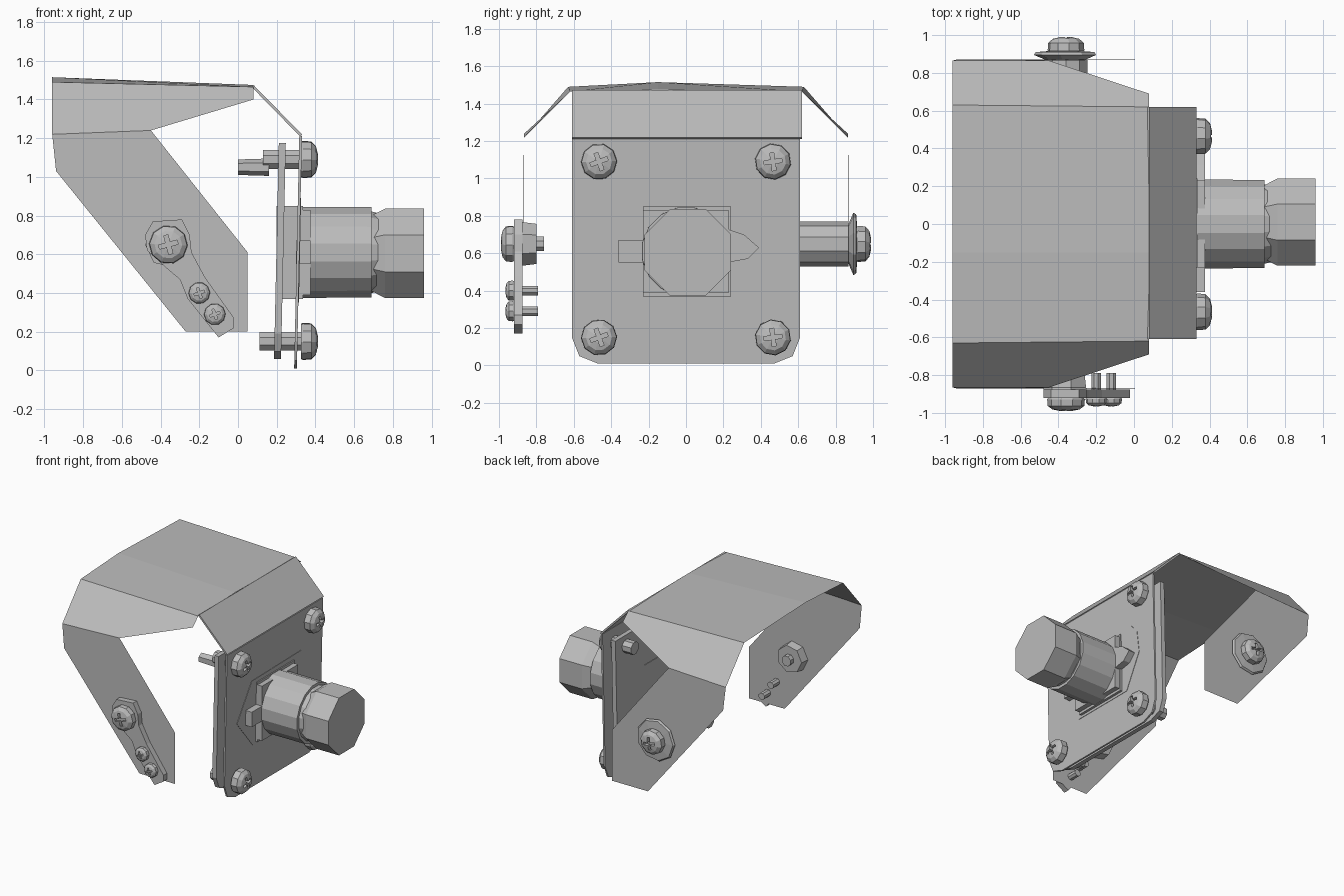
import bpy, bmesh, math
from mathutils import Vector, Matrix

cube = bpy.data.objects.get("Cube")
if cube:
    bpy.data.objects.remove(cube, do_unlink=True)

GREY = (0.5, 0.5, 0.5, 1)
metal = bpy.data.materials.new("grey metal")
metal.use_nodes = True
metal.diffuse_color = GREY
metal.node_tree.nodes["Principled BSDF"].inputs["Base Color"].default_value = GREY


def place(name, mesh):
    ob = bpy.data.objects.new(name, mesh)
    bpy.context.collection.objects.link(ob)
    if not mesh.materials:
        mesh.materials.append(metal)
    return ob


def from_bm(name, bm):
    bmesh.ops.recalc_face_normals(bm, faces=bm.faces)
    mesh = bpy.data.meshes.new(name)
    bm.to_mesh(mesh)
    bm.free()
    return place(name, mesh)


def panel(name, points, push):
    """Flat outline extruded along push."""
    bm = bmesh.new()
    face = bm.faces.new([bm.verts.new(p) for p in points])
    out = bmesh.ops.extrude_face_region(bm, geom=[face], use_keep_orig=True)
    moved = [v for v in out["geom"] if isinstance(v, bmesh.types.BMVert)]
    bmesh.ops.translate(bm, verts=moved, vec=push)
    return from_bm(name, bm)


def lathe(name, profile, sides, axis="X", at=(0, 0, 0), phase=0.5):
    """Faceted solid from (position, radius) rings along an axis."""
    bm = bmesh.new()
    rings = []
    for t, r in profile:
        ring = []
        for i in range(sides):
            a = 2 * math.pi * (i + phase) / sides
            u, w = r * math.cos(a), r * math.sin(a)
            p = (t, u, w) if axis == "X" else (u, t, w)
            ring.append(bm.verts.new(Vector(p) + Vector(at)))
        rings.append(ring)
    for a, b in zip(rings, rings[1:]):
        for i in range(sides):
            j = (i + 1) % sides
            bm.faces.new((a[i], a[j], b[j], b[i]))
    bm.faces.new(rings[0])
    bm.faces.new(rings[-1])
    return from_bm(name, bm)


def box(name, x, y, z):
    pts = [(x[0], y[0], z[0]), (x[0], y[1], z[0]), (x[0], y[1], z[1]), (x[0], y[0], z[1])]
    return panel(name, pts, (x[1] - x[0], 0, 0))


# Sheet hood: roof, sloped shoulders and cut-away side cheeks
def hood():
    bm = bmesh.new()
    BACK, FRONT = -0.96, 0.08
    ridge = [bm.verts.new((BACK, -0.15, 1.515)), bm.verts.new((FRONT, -0.15, 1.475))]
    for s in (-1, 1):
        V = lambda x, y, z: bm.verts.new((x, s * y, z))
        top = [V(BACK, 0.63, 1.49), V(FRONT, 0.62, 1.465)]
        low = [V(-0.45, 0.865, 1.24), V(BACK, 0.865, 1.22)]
        bm.faces.new(ridge + top[::-1])
        bm.faces.new(top + [V(FRONT, 0.69, 1.40)] + low)
        cheek = [(-0.94, 1.03), (-0.27, 0.2), (0.05, 0.2), (0.05, 0.61)]
        bm.faces.new(low + [V(x, 0.87, z) for x, z in cheek])
    return from_bm("hood", bm)


hood()

# Front slope and mounting plates
panel("front_slope", [(0.07, -0.61, 1.465), (0.07, 0.62, 1.465),
                      (0.32, 0.62, 1.21), (0.32, -0.61, 1.21)], (0.012, 0, 0.008))
half = [(0.61, 1.21), (0.61, 0.15), (0.57, 0.05), (0.47, 0.01)]
outline = half + [(-y, z) for y, z in reversed(half)]
panel("front_plate", [(0.29 + 0.022 * z, y, z) for y, z in outline], (0.014, 0, 0))
back = [(y * 0.98, 0.05 + z * 0.93) for y, z in outline]
panel("back_plate", [(0.185 + 0.022 * z, y, z) for y, z in back], (0.036, 0, 0))

# Flange and rotary knob
flange = [(-0.47, 0.6), (-0.29, 0.88), (0.34, 0.89), (0.42, 0.8),
          (0.44, 0.62), (0.29, 0.35), (-0.26, 0.35)]
panel("knob_flange", [(0.298 + 0.022 * z, y, z) for y, z in flange], (0.009, 0, 0))
box("knob_base", (0.2, 0.335), (-0.23, 0.24), (0.37, 0.85))
box("knob_collar", (0.3, 0.375), (-0.23, 0.23), (0.39, 0.83))
lathe("knob_body", [(0.3, 0.24), (0.69, 0.238), (0.69, 0.215), (0.75, 0.20)], 16, at=(0, 0, 0.61))
lathe("knob_cap", [(0.67, 0.2), (0.76, 0.25), (0.96, 0.25)], 8, at=(0, 0.01, 0.605))
box("left_tab", (0.3, 0.375), (-0.36, -0.22), (0.55, 0.67))
panel("right_tab", [(0.3, y, z) for y, z in
                    [(0.22, 0.55), (0.33, 0.57), (0.39, 0.63), (0.31, 0.7), (0.22, 0.73)]], (0.075, 0, 0))


# Cross-slotted screw head, pointing along +X with unit radius
def make_head():
    head = lathe("head_blank", [(0, 0.95), (0.1, 1), (0.5, 0.97), (0.72, 0.72), (0.82, 0.3)], 10)
    slots = []
    for y, z in ((0.5, 0.11), (0.11, 0.5)):
        cutter = box("slot_cutter", (0.5, 1.5), (-y, y), (-z, z))
        cutter.hide_render = True
        mod = head.modifiers.new("slot", "BOOLEAN")
        mod.operation, mod.object = "DIFFERENCE", cutter
        slots.append(cutter)
    deps = bpy.context.evaluated_depsgraph_get()
    mesh = bpy.data.meshes.new_from_object(head.evaluated_get(deps))
    for ob in slots + [head]:
        bpy.data.objects.remove(ob, do_unlink=True)
    return mesh


HEAD = make_head()


def screw_head(name, at, radius, height, turn, spin):
    ob = place(name, HEAD)
    size = Matrix.Diagonal((height / 0.82, radius, radius, 1))
    ob.matrix_world = (Matrix.Translation(at) @ Matrix.Rotation(math.radians(turn), 4, "Z")
                       @ Matrix.Rotation(math.radians(spin), 4, "X") @ size)


# Four plate screws with their shafts
for row, z, tip in (("upper", 1.09, 0.13), ("lower", 0.15, 0.11)):
    for side, y in (("left", -0.465), ("right", 0.465)):
        screw_head(f"{row}_{side}_screw", (0.325, y, z), 0.097, 0.088, 0, 20 if y < 0 else 8)
        lathe(f"{row}_{side}_shaft", [(tip, 0.052), (0.33, 0.052)], 8, at=(0, y, z))
lathe("upper_screw_tip", [(0.0, 0.04), (0.16, 0.045)], 6, at=(0, -0.465, 1.05))

# Right cheek bracket with one large and two small screws
bracket = [(-0.44, 0.77), (-0.29, 0.78), (-0.25, 0.7), (-0.24, 0.61), (-0.17, 0.48),
           (-0.02, 0.27), (-0.02, 0.22), (-0.1, 0.17), (-0.26, 0.37), (-0.3, 0.47),
           (-0.36, 0.52), (-0.47, 0.62), (-0.48, 0.7)]
panel("cheek_bracket", [(x, -0.92, z) for x, z in bracket], (0, 0.045, 0))
screw_head("bracket_screw", (-0.36, -0.92, 0.65), 0.1, 0.07, -90, 15)
lathe("bracket_spacer", [(-0.88, 0.12), (-0.8, 0.11)], 7, "Y", (-0.36, 0, 0.65))
lathe("bracket_shaft", [(-0.9, 0.042), (-0.76, 0.042)], 8, "Y", (-0.36, 0, 0.65))
for n, (x, z) in enumerate([(-0.2, 0.4), (-0.12, 0.29)], 1):
    screw_head(f"small_screw_{n}", (x, -0.92, z), 0.056, 0.045, -90, 20)
    lathe(f"small_shaft_{n}", [(-0.92, 0.028), (-0.79, 0.028)], 8, "Y", (x, 0, z))

# Left cheek pivot: inner spacer, washer and screw
lathe("pivot_spacer", [(0.55, 0.12), (0.87, 0.12)], 10, "Y", (-0.36, 0, 0.65))
lathe("pivot_washer", [(0.87, 0.11), (0.895, 0.17), (0.91, 0.16), (0.915, 0.1)], 9, "Y", (-0.36, 0, 0.65))
screw_head("pivot_screw", (-0.36, 0.91, 0.65), 0.098, 0.08, 90, 10)
